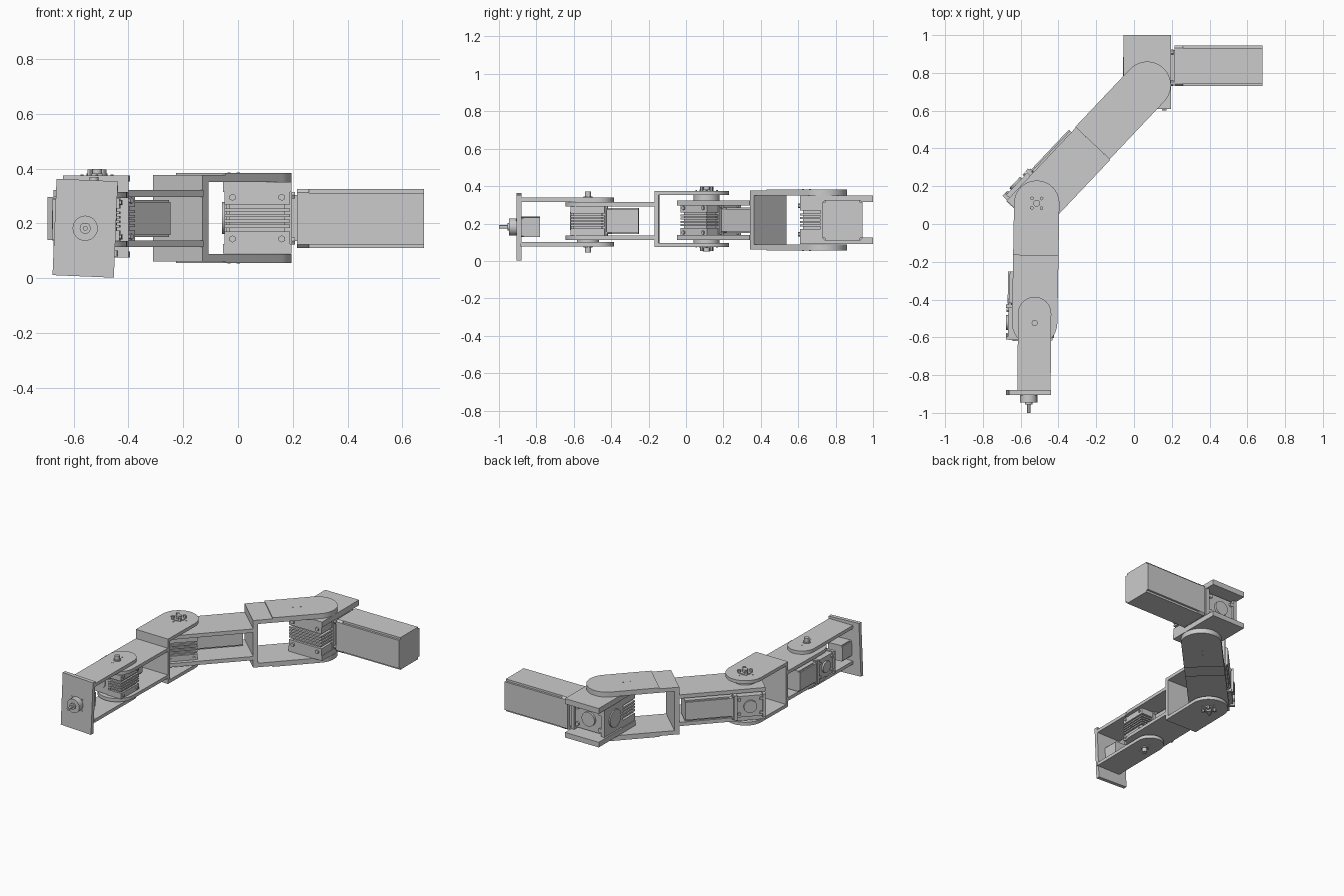
import bpy, bmesh
from math import radians, cos, sin, pi
from mathutils import Matrix, Vector

if "Cube" in bpy.data.objects:
    bpy.data.objects.remove(bpy.data.objects["Cube"])


def frame(x, y, deg, z=0.0):
    return Matrix.Translation((x, y, z)) @ Matrix.Rotation(radians(deg), 4, 'Z')


def prism(name, pts, z0, z1, M):
    """Extrude a closed 2D outline from z0 to z1 in frame M."""
    bm = bmesh.new()
    f = bm.faces.new([bm.verts.new((p[0], p[1], z0)) for p in pts])
    g = bmesh.ops.extrude_face_region(bm, geom=[f])['geom']
    bmesh.ops.translate(bm, vec=(0, 0, z1 - z0),
                        verts=[v for v in g if isinstance(v, bmesh.types.BMVert)])
    bmesh.ops.recalc_face_normals(bm, faces=bm.faces)
    me = bpy.data.meshes.new(name)
    bm.to_mesh(me)
    bm.free()
    me.shade_smooth()
    me.set_sharp_from_angle(angle=radians(30))
    ob = bpy.data.objects.new(name, me)
    ob.matrix_world = M
    bpy.context.collection.objects.link(ob)
    return ob


def box(name, x0, x1, y0, y1, z0, z1, M):
    return prism(name, [(x0, y0), (x1, y0), (x1, y1), (x0, y1)], z0, z1, M)


ALONG = {'Z': Matrix.Identity(4),
         'X': Matrix(((0, 0, 1), (1, 0, 0), (0, 1, 0))).to_4x4(),
         'Y': Matrix(((0, 1, 0), (0, 0, 1), (1, 0, 0))).to_4x4()}


def cyl(name, p, r, h, axis, M, n=24):
    """Cylinder starting at p and running h along the axis."""
    pts = [(r * cos(2 * pi * i / n), r * sin(2 * pi * i / n)) for i in range(n)]
    return prism(name, pts, min(0, h), max(0, h), M @ Matrix.Translation(p) @ ALONG[axis])


def tongue(r, length):
    """Outline with a round end at the origin and a square far end."""
    arc = [(r * cos(a), r * sin(a)) for a in (pi / 2 + pi * i / 24 for i in range(25))]
    return arc + [(length, -r), (length, r)]


def plate_pair(name, pts, layers, M):
    for side, (z0, z1) in zip(("lower", "upper"), layers):
        prism(f"{name}_{side}_plate", pts, z0, z1, M)


def notched(h, c):
    """Square outline with stepped corners."""
    a = h - c
    return [(h, -a), (h, a), (a, a), (a, h), (-a, h), (-a, a),
            (-h, a), (-h, -a), (-a, -a), (-a, -h), (a, -h), (a, -a)]


def motor(name, x0, x1, yc, zc, h, cap, M):
    A = M @ Matrix.Translation((0, yc, zc)) @ ALONG['X']
    c = h * 0.28
    k = h - c * 0.4
    prism(name + "_body", notched(h, c * 0.45), x0 + cap, x1, A)
    prism(name + "_front_cap", [(h, -k), (h, k), (k, h), (-k, h), (-h, k), (-h, -k),
                                (-k, -h), (k, -h)], x0, x0 + cap, A)


def gearbox(name, k, zc, h, M):
    """Worm gearbox: finned wheel housing beside a worm housing."""
    G = M @ Matrix.Translation((0, 0, zc))
    w, t = 0.12 * k, h * 0.52
    # finned wheel housing between two cover blocks
    box(name + "_wheel_core", -w * 0.85, w * 0.85, -0.11 * k, 0, -h, h, G)
    for s in (-1, 1):
        box(name + "_cover", -w, w, -0.125 * k, 0.01, *sorted((s * t, s * h)), G)
        cyl(name + "_output_disc", (0, 0, s * h * 0.9), 0.085 * k, s * h * 0.12, 'Z', G)
        for x in (-0.75, 0.75):
            cyl(name + "_cover_bolt", (x * w, -0.123 * k, s * h * 0.8), 0.013 * k,
                -0.012 * k, 'Y', G, 6)
    for i in range(4):
        z = -t + 2 * t * (i + 1) / 5
        box(name + "_fin", -w, w, -0.125 * k, 0, z - h * 0.06, z + h * 0.06, G)
    # worm housing with motor flange and bearing caps
    box(name + "_worm_housing", -w * 0.93, w * 0.9, -0.01 * k, 0.185 * k, -h * 0.85, h * 0.85, G)
    box(name + "_motor_flange", w * 0.85, w * 1.06, -0.015 * k, 0.2 * k, -h, h, G)
    cyl(name + "_bearing_cap", (-w * 0.9, 0.09 * k, 0), h * 0.62, -0.02 * k, 'X', G)
    cyl(name + "_side_cap", (0, 0.18 * k, 0), h * 0.5, 0.02 * k, 'Y', G)
    box(name + "_side_rim", -w, -w * 0.8, 0.0, 0.198 * k, -h * 0.95, h * 0.95, G)
    for y in (0.01, 0.175):
        for s in (-1, 1):
            cyl(name + "_flange_bolt", (w * 1.05, y * k, s * h * 0.88), 0.014 * k,
                0.012 * k, 'X', G, 6)
            cyl(name + "_rim_bolt", (s * w * 0.7, 0.183 * k, (y - 0.09) * 7 * h), 0.014 * k,
                0.014 * k, 'Y', G, 6)


# joint frames; local x runs along each link
BASE = frame(0.07, 0.735, 0)
L1 = frame(0.07, 0.735, 226.6)
L2 = frame(-0.515, 0.11, 46.6)
L3 = frame(-0.515, 0.11, 269)
L4 = frame(-0.526, -0.524, 89)
L5 = frame(-0.526, -0.474, 269.5)

# base with large motor
plate_pair("base", [(-0.125, -0.125), (0.125, -0.125), (0.125, 0.265), (-0.125, 0.265)],
           [(0.09, 0.124), (0.314, 0.35)], BASE)
gearbox("base_gearbox", 1.0, 0.219, 0.095, BASE)
box("base_motor_neck", 0.12, 0.16, 0.02, 0.187, 0.135, 0.303, BASE)
motor("base_motor", 0.145, 0.61, 0.102, 0.2175, 0.1075, 0.045, BASE)

# first link: round fork ends bolted to a C bracket
plate_pair("upper_arm", tongue(0.125, 0.30), [(0.055, 0.088), (0.35, 0.383)], L1)
plate_pair("upper_arm_bracket", [(0.30, -0.125), (0.422, -0.125), (0.422, 0.125), (0.30, 0.125)],
           [(0.061, 0.088), (0.35, 0.376)], L1)
box("upper_arm_wall", 0.392, 0.422, -0.125, 0.125, 0.07, 0.37, L1)
for s in (0.10, 0.15):
    for z, h in ((0.383, 0.002), (0.055, -0.002)):
        cyl("upper_arm_pin", (s, 0, z), 0.006, h, 'Z', L1, 10)

# second link with its gearbox and motor
plate_pair("elbow_arm", [(-0.10, -0.125), (0.434, -0.125), (0.434, 0.125), (-0.10, 0.125)],
           [(0.113, 0.138), (0.297, 0.322)], L2)
gearbox("elbow_gearbox", 0.8, 0.2175, 0.082, L2)
motor("elbow_motor", 0.10, 0.40, 0.076, 0.2175, 0.068, 0.03, L2)

# third link fork with hub bolts
plate_pair("forearm", tongue(0.12, 0.277), [(0.075, 0.097), (0.353, 0.375)], L3)
box("forearm_wall", 0.255, 0.277, -0.12, 0.12, 0.08, 0.37, L3)
for z, s in ((0.375, 1), (0.075, -1)):
    cyl("elbow_spacer", (0, 0, z - s * 0.056), 0.07, s * 0.036, 'Z', L3)
    cyl("elbow_hub_ring", (0, 0, z), 0.038, s * 0.006, 'Z', L3)
    cyl("elbow_hub_shaft", (0, 0, z), 0.018, s * 0.024, 'Z', L3, 16)
    for i in range(4):
        a = pi / 4 + i * pi / 2
        cyl("elbow_hub_bolt", (0.036 * cos(a), 0.036 * sin(a), z), 0.010, s * 0.022, 'Z', L3, 6)
        cyl("elbow_hub_pin", (0.055 * cos(a + pi / 4), 0.055 * sin(a + pi / 4), z), 0.005,
            s * 0.003, 'Z', L3, 8)

# fourth link with its gearbox and motor
plate_pair("wrist_arm", tongue(0.12, 0.36), [(0.113, 0.135), (0.292, 0.314)], L4)
gearbox("wrist_gearbox", 0.76, 0.2135, 0.078, L4)
motor("wrist_motor", 0.10, 0.27, 0.076, 0.2135, 0.069, 0.025, L4)

# last link, pivot pin and tilted tool plate
plate_pair("hand", tongue(0.088, 0.41), [(0.078, 0.1), (0.316, 0.338)], L5)
for z, s in ((0.1, -1), (0.316, 1)):
    cyl("wrist_spacer", (0, 0, z), 0.06, -s * 0.014, 'Z', L4)
    cyl("wrist_pivot_pin", (0, 0, z), 0.016, s * 0.054, 'Z', L4, 16)
    cyl("wrist_pivot_washer", (0, 0, z + s * 0.022), 0.024, s * 0.006, 'Z', L4, 16)
    for y in (-0.05, 0.05):
        cyl("wrist_pin", (y, 0, z + s * 0.02), 0.006, s * 0.004, 'Z', L4, 10)
TOOL = Matrix.Translation((-0.558, -0.89, 0.182)) @ Matrix.Rotation(radians(2.4), 4, 'Y')
box("tool_plate", -0.112, 0.112, -0.015, 0.01, -0.176, 0.176, TOOL)
cyl("tool_boss", (0, -0.013, 0), 0.046, -0.042, 'Y', TOOL)
cyl("tool_collar", (0, -0.05, 0), 0.02, -0.015, 'Y', TOOL)
cyl("tool_shaft", (0, -0.05, 0), 0.009, -0.06, 'Y', TOOL, 12)
motor("tool_motor", 0.0, 0.11, 0, 0, 0.053, 0.02, TOOL @ Matrix.Rotation(pi / 2, 4, 'Z'))
for x in (-0.038, 0.038):
    for z in (-0.038, 0.038):
        cyl("tool_screw", (x, -0.014, z), 0.005, -0.004, 'Y', TOOL, 8)
